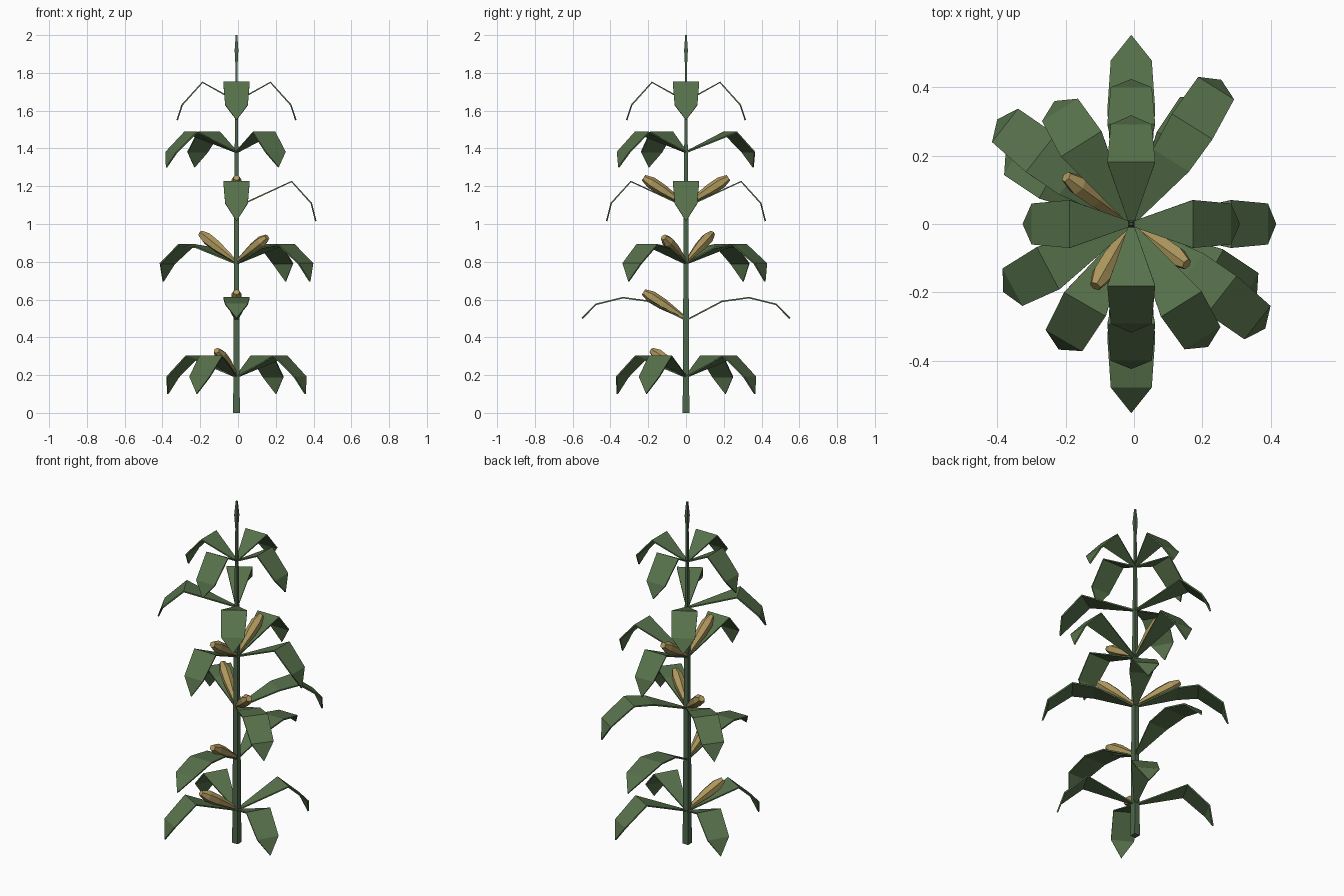
import bpy, bmesh
from math import cos, sin, pi, radians
from mathutils import Vector, Matrix

if "Cube" in bpy.data.objects:
    bpy.data.objects.remove(bpy.data.objects["Cube"])

STEM_X = -0.008


def material(name, rgb):
    m = bpy.data.materials.new(name)
    m.diffuse_color = (*rgb, 1)
    m.use_nodes = True
    m.node_tree.nodes["Principled BSDF"].inputs["Base Color"].default_value = m.diffuse_color
    return m


GREEN = material("leaf_green", (0.095, 0.165, 0.07))
STALK = material("stalk_green", (0.075, 0.135, 0.07))
HUSK = material("cob_tan", (0.42, 0.31, 0.11))


def add_object(name, bm, mat):
    bmesh.ops.recalc_face_normals(bm, faces=bm.faces)
    me = bpy.data.meshes.new(name)
    bm.to_mesh(me)
    bm.free()
    me.materials.append(mat)
    ob = bpy.data.objects.new(name, me)
    bpy.context.collection.objects.link(ob)
    return ob


def loft(name, profile, sides, mat, matrix):
    """Closed tapered rod from (radius, height) pairs."""
    bm = bmesh.new()
    rings = [[bm.verts.new(matrix @ Vector((r * cos(2 * pi * (i + .5) / sides),
                                            r * sin(2 * pi * (i + .5) / sides), h)))
              for i in range(sides)] for r, h in profile]
    for a, b in zip(rings, rings[1:]):
        for i in range(sides):
            j = (i + 1) % sides
            bm.faces.new((a[i], a[j], b[j], b[i]))
    bm.faces.new(rings[0])
    bm.faces.new(rings[-1])
    return add_object(name, bm, mat)


def leaf(name, path, z, angle):
    """Folded blade from (reach, rise, half width); the last point is the tip."""
    bm = bmesh.new()
    rows = [[bm.verts.new((r, s * w, h)) for s in (-1, 1)] for r, h, w in path[:-1]]
    for a, b in zip(rows, rows[1:]):
        bm.faces.new((a[0], b[0], b[1], a[1]))
    tip = bm.verts.new((path[-1][0], 0, path[-1][1]))
    bm.faces.new((rows[-1][0], tip, rows[-1][1]))
    ob = add_object(name, bm, GREEN)
    ob.location = (STEM_X, 0, z)
    ob.rotation_euler.z = radians(angle)
    mod = ob.modifiers.new("thickness", "SOLIDIFY")
    mod.thickness = 0.008
    mod.offset = 0


def cob(name, z, angle, reach, rise):
    a = radians(angle)
    axis = Vector((reach * cos(a), reach * sin(a), rise))
    n = axis.length
    m = Matrix.Translation((STEM_X, 0, z)) @ axis.to_track_quat('Z', 'Y').to_matrix().to_4x4()
    loft(name, [(.008, 0), (.03, .55 * n), (.032, .82 * n), (.017, n)], 6, HUSK, m)


# Stalk with the tassel bud at the top
loft("stalk", [(.025, 0), (.017, 1.1), (.008, 1.84), (.014, 1.92), (.006, 2.0)],
     4, STALK, Matrix.Translation((STEM_X, 0, 0)))

# Leaf whorls: height, blade outline, directions
W = .07
tiers = [
    (.19, [(0, 0, .006), (.27, .11, W), (.39, 0, .062), (.42, -.09, 0)], (60, 150, 240, 330)),
    (.49, [(0, 0, .006), (.19, .10, .06), (.333, .12, W), (.476, .085, .06), (.55, .01, 0)], (90, 270)),
    (.79, [(0, 0, .006), (.22, .085, .062), (.335, .10, W), (.465, 0, .062), (.493, -.095, 0)], (58, 142, 322)),
    (1.09, [(0, 0, .006), (.292, .135, W), (.396, .02, .06), (.42, -.075, 0)], (0, 90, 270)),
    (1.38, [(0, 0, .006), (.275, .105, W), (.39, 0, .062), (.42, -.08, 0)], (122, 208, 302)),
    (1.65, [(0, 0, .006), (.18, .10, W), (.288, -.02, .06), (.314, -.10, 0)], (0, 90, 180, 270)),
]
for t, (z, path, angles) in enumerate(tiers, 1):
    for k, ang in enumerate(angles, 1):
        leaf(f"leaf_tier{t}_{k}", path, z, ang)

# Corn cobs: height, direction, reach, rise
for k, c in enumerate([(.20, 240, .21, .13), (.50, 270, .225, .14), (.80, 144, .235, .15),
                       (.80, 324, .20, .13), (1.10, 90, .225, .145), (1.10, 270, .225, .145)], 1):
    cob(f"cob_{k}", *c)
